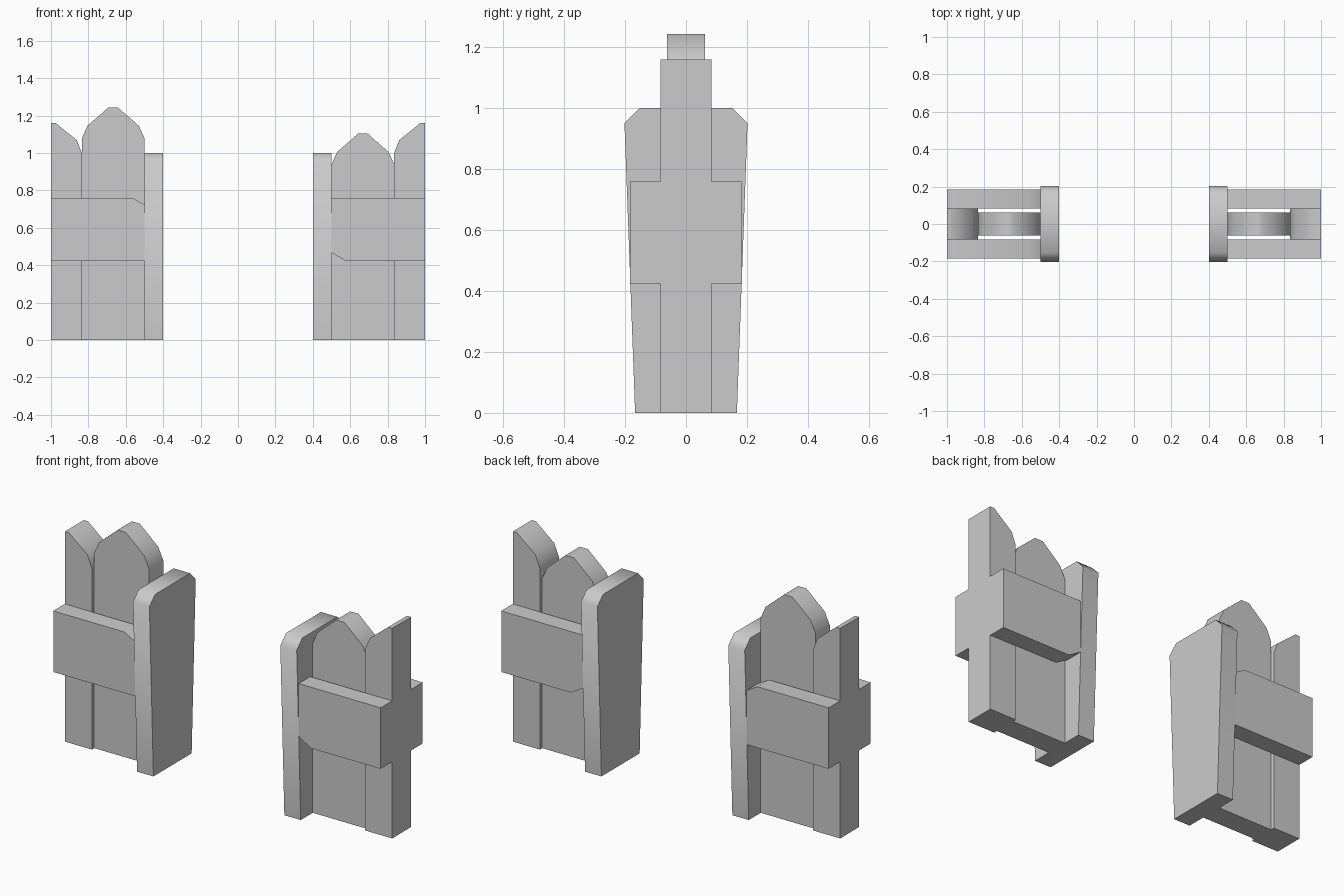
import bpy, bmesh, math

if "Cube" in bpy.data.objects:
    bpy.data.objects.remove(bpy.data.objects["Cube"])


def prism(name, points, axis, lo, hi):
    """Extrude a 2D profile: axis 'y' takes (x, z) points, axis 'x' takes (y, z)."""
    def place(p, d):
        return (p[0], d, p[1]) if axis == 'y' else (d, p[0], p[1])
    bm = bmesh.new()
    base = bm.faces.new([bm.verts.new(place(p, lo)) for p in points])
    ext = bmesh.ops.extrude_face_region(bm, geom=[base])
    step = (0, hi - lo, 0) if axis == 'y' else (hi - lo, 0, 0)
    bmesh.ops.translate(bm, vec=step,
                        verts=[g for g in ext['geom'] if isinstance(g, bmesh.types.BMVert)])
    bmesh.ops.recalc_face_normals(bm, faces=bm.faces[:])
    mesh = bpy.data.meshes.new(name)
    bm.to_mesh(mesh)
    bm.free()
    obj = bpy.data.objects.new(name, mesh)
    bpy.context.collection.objects.link(obj)
    bpy.ops.object.select_all(action='DESELECT')
    obj.select_set(True)
    bpy.context.view_layer.objects.active = obj
    bpy.ops.object.shade_smooth_by_angle(angle=math.radians(50))
    return obj


# Tapered end post profile (y, z)
post = [(-0.167, 0), (0.167, 0), (0.202, 0.95), (0.153, 1.0), (-0.153, 1.0), (-0.202, 0.95)]

# Half board at the outer end (x, z)
half_board = [(1, 0), (1, 1.16), (0.975, 1.16), (0.862, 1.068), (0.835, 1.0), (0.835, 0)]


def picket(top):
    """Full pointed board whose tip is at the given height."""
    mid, half = 0.6675, 0.1675
    right = [(half, top - 0.165), (half - 0.03, top - 0.098), (0.025, top)]
    pts = [(mid + x, z) for x, z in right] + [(mid - x, z) for x, z in reversed(right)]
    return [(mid + half, 0)] + pts + [(mid - half, 0)]


# Rails with one broken corner next to the post (x, z)
rail_top_cut = [(0.5, 0.423), (1, 0.423), (1, 0.76), (0.565, 0.76), (0.5, 0.723)]
rail_bottom_cut = [(0.5, 0.467), (0.575, 0.423), (1, 0.423), (1, 0.76), (0.5, 0.76)]

for side, s, tip, rail in (("left", -1, 1.243, rail_top_cut),
                           ("right", 1, 1.103, rail_bottom_cut)):
    def flip(pts):
        return [(s * x, z) for x, z in pts]

    prism(f"post_{side}", post, 'x', s * 0.4, s * 0.5)
    prism(f"half_board_{side}", flip(half_board), 'y', -0.083, 0.083)
    prism(f"picket_{side}", flip(picket(tip)), 'y', -0.062, 0.062)
    # Front and back rails
    for face, f in (("front", -1), ("back", 1)):
        prism(f"rail_{side}_{face}", flip(rail), 'y', f * 0.083, f * 0.184)
